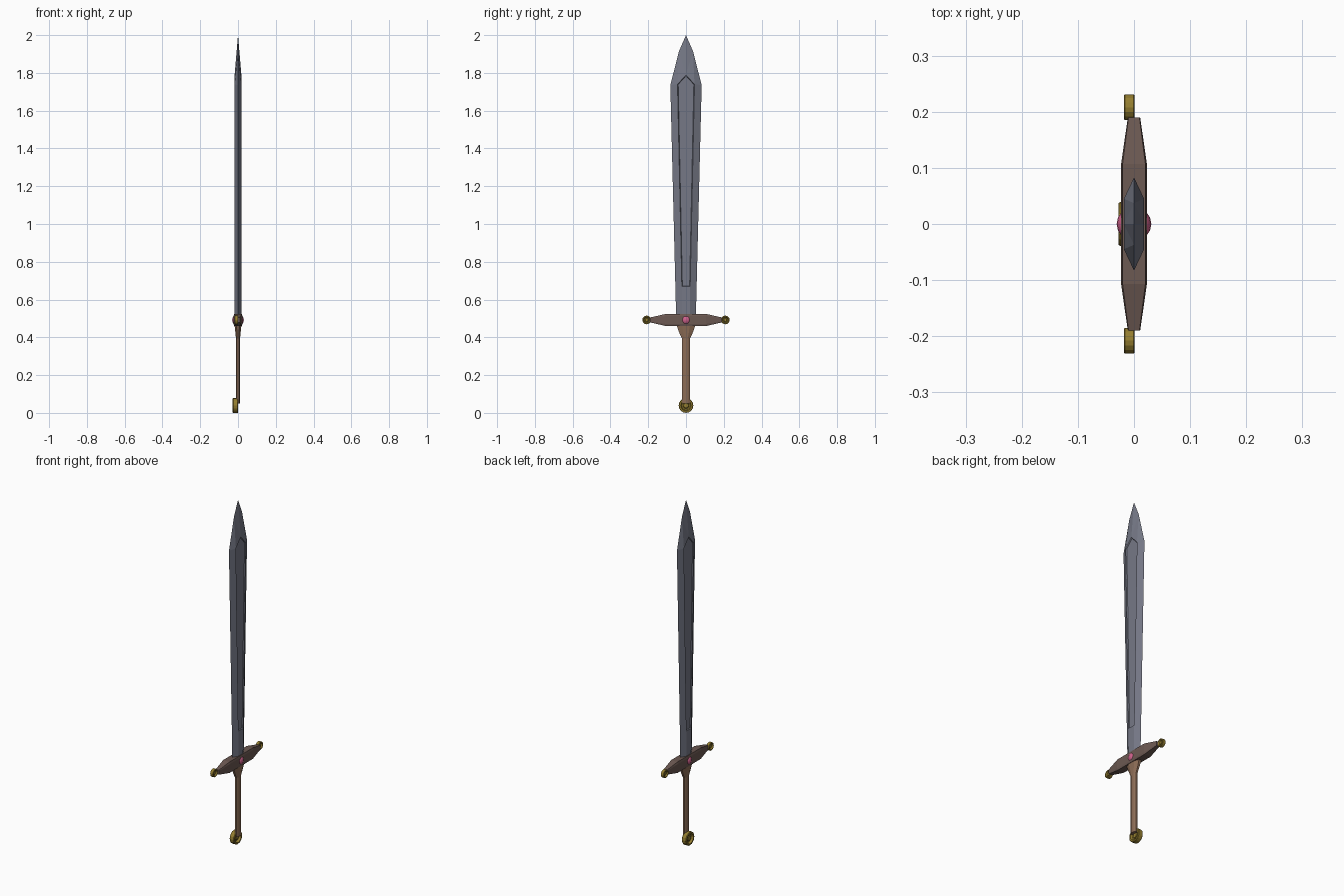
import bpy, bmesh, math
from mathutils import Vector, Matrix

if "Cube" in bpy.data.objects:
    bpy.data.objects.remove(bpy.data.objects["Cube"])


def material(name, rgb):
    m = bpy.data.materials.new(name)
    m.diffuse_color = (*rgb, 1)
    m.use_nodes = True
    m.node_tree.nodes["Principled BSDF"].inputs["Base Color"].default_value = m.diffuse_color
    return m


STEEL = material("steel", (0.18, 0.19, 0.24))
WOOD = material("dark_wood", (0.15, 0.10, 0.085))
LEATHER = material("leather", (0.27, 0.155, 0.095))
GOLD = material("gold", (0.30, 0.21, 0.03))
PINK = material("pink_gem", (0.62, 0.12, 0.26))


def finish(bm, name, mat):
    bmesh.ops.recalc_face_normals(bm, faces=bm.faces)
    me = bpy.data.meshes.new(name)
    bm.to_mesh(me)
    bm.free()
    me.materials.append(mat)
    ob = bpy.data.objects.new(name, me)
    bpy.context.collection.objects.link(ob)
    return ob


def loft(name, rings, mat, closed=False):
    """Skin a list of point rings; cap both ends, or join last to first."""
    bm = bmesh.new()
    vs = [[bm.verts.new(p) for p in r] for r in rings]
    n = len(vs[0])
    pairs = list(zip(vs, vs[1:])) + ([(vs[-1], vs[0])] if closed else [])
    for a, b in pairs:
        for i in range(n):
            j = (i + 1) % n
            bm.faces.new((a[i], a[j], b[j], b[i]))
    if not closed:
        bm.faces.new(vs[0])
        bm.faces.new(vs[-1])
    return finish(bm, name, mat)


# Blade: one half-face with bevelled edges and a sunken fuller, mirrored in x and y
T = 0.018
bm = bmesh.new()
right, left = {}, {}
pts = {"base_edge": (0, .052, .50), "base_flat": (T, .02, .50),
       "edge": (0, .083, 1.735), "tip_mid": (0, .037, 1.915),
       "low": (T, .022, .67), "high": (T, .045, 1.74),
       "peak": (T, 0, 1.788), "tip": (0, 0, 2.0)}
for k, (x, y, z) in pts.items():
    right[k] = bm.verts.new((x, y, z))
    left[k] = bm.verts.new((x, -y, z)) if y else right[k]
for s in (right, left):
    for keys in (("base_edge", "edge", "high", "low", "base_flat"),
                 ("edge", "tip_mid", "high"), ("tip_mid", "peak", "high"),
                 ("tip_mid", "tip", "peak")):
        bm.faces.new([s[k] for k in keys])
bm.faces.new((left["base_flat"], right["base_flat"], right["low"], left["low"]))
fuller = bm.faces.new((left["low"], right["low"], right["high"],
                       right["peak"], left["high"]))
bmesh.ops.recalc_face_normals(bm, faces=bm.faces)
if fuller.normal.x < 0:
    bmesh.ops.reverse_faces(bm, faces=bm.faces)
bmesh.ops.inset_region(bm, faces=[fuller], thickness=0.004, depth=-0.005)
half = bm.verts[:] + bm.edges[:] + bm.faces[:]
copy = bmesh.ops.duplicate(bm, geom=half)["geom"]
bmesh.ops.scale(bm, vec=(-1, 1, 1),
                verts=[g for g in copy if isinstance(g, bmesh.types.BMVert)])
bmesh.ops.remove_doubles(bm, verts=bm.verts, dist=1e-5)
finish(bm, "blade", STEEL)

# Crossguard: chamfered box section tapering to both ends
GZ = 0.492


def guard_ring(y, hx, hz):
    c = 0.12 * hx
    d = 0.35 * hz
    return [(sx * x, y, GZ + sz * z) for sx, sz, x, z in (
        (1, -1, hx, hz - d), (1, 1, hx, hz - d), (1, 1, hx - c, hz), (-1, 1, hx - c, hz),
        (-1, 1, hx, hz - d), (-1, -1, hx, hz - d), (-1, -1, hx - c, hz), (1, -1, hx - c, hz))]


loft("crossguard", [guard_ring(*p) for p in (
    (-.19, .011, .013), (-.107, .023, .032), (.107, .023, .032), (.19, .011, .013))], WOOD)


# Grip: eight-sided, flaring under the guard
def grip_ring(z, hx, hy):
    k = math.pi / 8
    return [(hx * math.cos(i * math.pi / 4 + k) / math.cos(k),
             hy * math.sin(i * math.pi / 4 + k) / math.cos(k), z) for i in range(8)]


loft("grip", [grip_ring(*p) for p in (
    (.05, .011, .022), (.395, .011, .022), (.425, .014, .036), (.47, .019, .052))], LEATHER)


# Gold discs: lathed about the x axis, with a raised rim and centre boss
def disc(name, y, z, r, x0, x1):
    d = (x1 - x0) * 0.2
    prof = [(x0 + d, .02), (x0 + d, .32), (x0 + 2 * d, .42), (x0 + 2 * d, .6), (x0, .72),
            (x0, .93), (x0 + d / 2, 1), (x1 - d / 2, 1), (x1, .93), (x1, .72),
            (x1 - 2 * d, .6), (x1 - 2 * d, .42), (x1 - d, .32), (x1 - d, .02)]
    n = 16
    loft(name, [[(x, y + r * q * math.cos(i * math.tau / n),
                  z + r * q * math.sin(i * math.tau / n)) for i in range(n)]
                for x, q in prof], GOLD)


disc("pommel", 0, .039, .039, -.028, .001)
for side, y in (("left", -.208), ("right", .208)):
    disc("guard_cap_" + side, y, GZ, .023, -.018, .001)

# Gem: flattened ball showing on both faces of the guard
bm = bmesh.new()
bmesh.ops.create_uvsphere(bm, u_segments=16, v_segments=10, radius=1,
                          matrix=Matrix.Translation((0, 0, GZ)) @ Matrix.Diagonal((.031, .030, .030, 1)))
gem = finish(bm, "gem", PINK)
for p in gem.data.polygons:
    p.use_smooth = True
